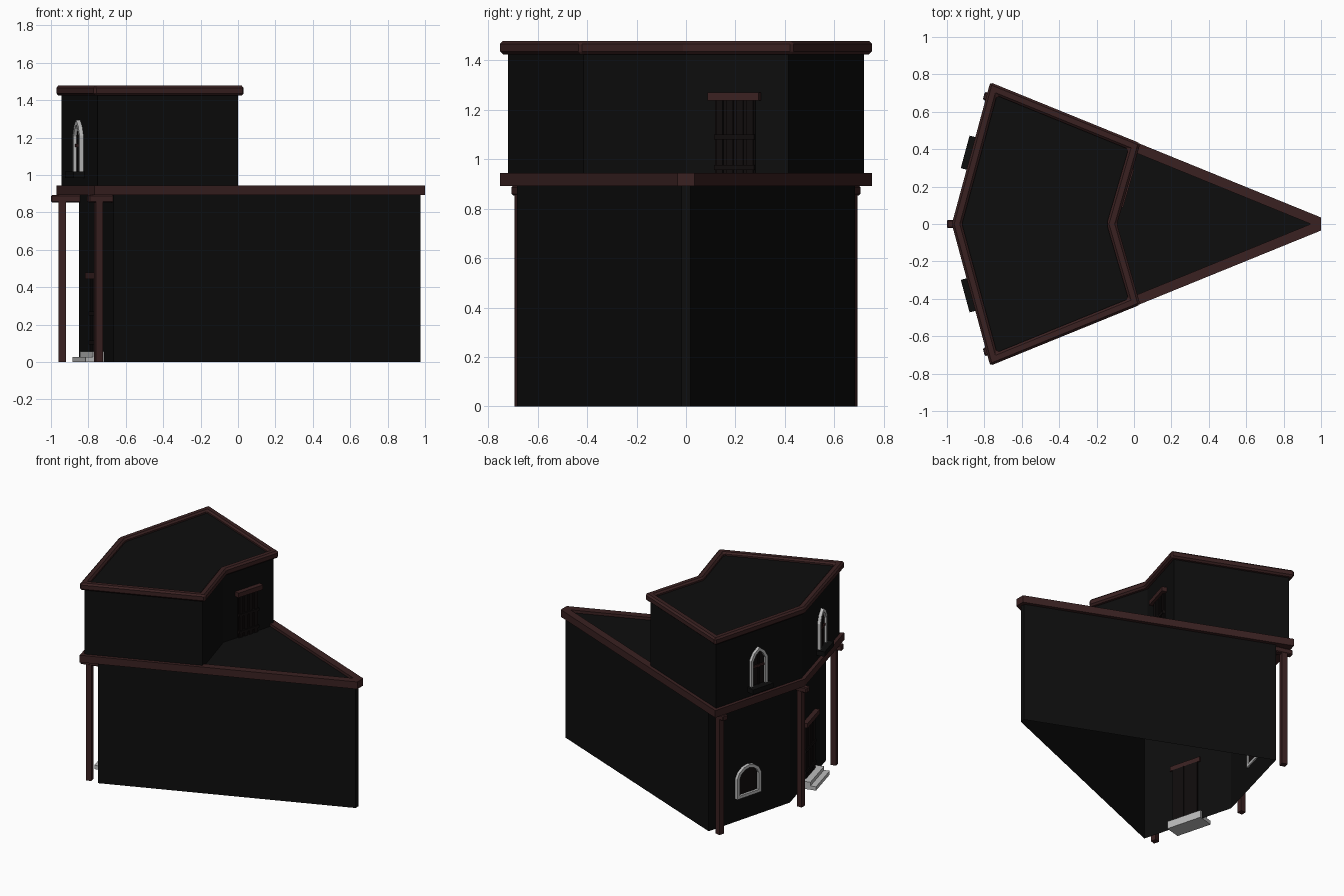
import bpy, bmesh
from mathutils import Vector, Matrix

cube = bpy.data.objects.get("Cube")
if cube:
    bpy.data.objects.remove(cube, do_unlink=True)


def material(name, r, g, b):
    m = bpy.data.materials.new(name)
    m.use_nodes = True
    m.diffuse_color = (r, g, b, 1)
    bsdf = next(n for n in m.node_tree.nodes if n.type == 'BSDF_PRINCIPLED')
    bsdf.inputs["Base Color"].default_value = (r, g, b, 1)
    return m


BLACK = material("black_wall", 0.004, 0.004, 0.004)
DOOR = material("dark_door_wood", 0.005, 0.0035, 0.0035)
BROWN = material("brown_timber", 0.042, 0.015, 0.015)
STONE = material("grey_stone", 0.5, 0.5, 0.5)


def offset(pts, d):
    """Move every edge of a counter-clockwise outline outwards by d."""
    out = []
    for i, p in enumerate(pts):
        p, a, b = Vector(p), Vector(pts[i - 1]), Vector(pts[(i + 1) % len(pts)])
        e, f = (p - a).normalized(), (b - p).normalized()
        n, m = Vector((e.y, -e.x)), Vector((f.y, -f.x))
        out.append(p + (n + m) * d / (1 + n.dot(m)))
    return out


def finish(name, bm, mat, matrix=None):
    bmesh.ops.recalc_face_normals(bm, faces=bm.faces)
    mesh = bpy.data.meshes.new(name)
    bm.to_mesh(mesh)
    bm.free()
    mesh.materials.append(mat)
    ob = bpy.data.objects.new(name, mesh)
    if matrix:
        ob.matrix_world = matrix
    bpy.context.collection.objects.link(ob)
    return ob


def prism(name, pts, z0, z1, mat, matrix=None, bottom=True):
    bm = bmesh.new()
    lo = [bm.verts.new((x, y, z0)) for x, y in pts]
    hi = [bm.verts.new((x, y, z1)) for x, y in pts]
    bm.faces.new(hi)
    if bottom:
        bm.faces.new(lo)
    for i in range(len(pts)):
        bm.faces.new((lo[i - 1], lo[i], hi[i], hi[i - 1]))
    return finish(name, bm, mat, matrix)


def ring(name, outer, inner, z0, z1, mat, matrix=None, closed=True):
    bm = bmesh.new()
    loops = [[bm.verts.new((x, y, z)) for x, y in pts]
             for pts, z in ((outer, z0), (outer, z1), (inner, z1), (inner, z0))]
    n = len(outer)
    for i in range(0 if closed else 1, n):
        for k in range(4):
            a, b = loops[k], loops[(k + 1) % 4]
            bm.faces.new((a[i - 1], a[i], b[i], b[i - 1]))
    if not closed:
        for i in (0, n - 1):
            bm.faces.new([l[i] for l in loops])
    return finish(name, bm, mat, matrix)


def box(name, x0, x1, y0, y1, z0, z1, mat, matrix=None):
    return prism(name, [(x0, y0), (x1, y0), (x1, y1), (x0, y1)], z0, z1, mat, matrix)


def on_wall(a, b, y, z=0):
    """Frame on a wall: local x along it, local y up, local z outwards."""
    a, b = Vector((*a, 0)), Vector((*b, 0))
    d = (b - a).normalized()
    out = Vector((d.y, -d.x, 0))
    p = a + (b - a) * (y - a.y) / (b.y - a.y)
    m = Matrix((d, Vector((0, 0, 1)), out)).transposed().to_4x4()
    m.translation = (p.x, p.y, z)
    return m


# Wall outlines, counter-clockwise
tip = 0.018
plan = [(0.975, -tip), (0.975, tip), (-0.75, 0.72), (-0.945, 0), (-0.75, -0.72)]
ground = [(0.975, -tip), (0.975, tip), (-0.665, 0.685), (-0.85, 0), (-0.665, -0.685)]
upper = [(0, -0.415), (-0.12, 0), (0, 0.415), (-0.75, 0.72), (-0.945, 0), (-0.75, -0.72)]

# Storeys and roof slab
prism("ground_floor_walls", ground, 0, 0.9, BLACK, bottom=False)
prism("lower_roof", plan, 0.895, 0.925, BLACK)
prism("upper_floor_walls", upper, 0.92, 1.455, BLACK)

# Timber edging of both roofs
ring("lower_roof_edging", offset(plan, 0.025), offset(plan, -0.028), 0.892, 0.945, BROWN)
edging = ring("upper_roof_edging", offset(upper, 0.028), offset(upper, -0.025), 1.425, 1.478, BROWN)
bev = edging.modifiers.new("chamfer", 'BEVEL')
bev.width = 0.012
bev.segments = 1

# Posts with bracket beams under the overhang
for name, x, y, nx, ny in (("centre", -0.94, 0, -1, 0),
                           ("left", -0.745, 0.67, -0.963, 0.26),
                           ("right", -0.745, -0.67, -0.963, -0.26)):
    d = Vector((nx, ny, 0)).normalized()
    m = Matrix((d, Vector((-d.y, d.x, 0)), Vector((0, 0, 1)))).transposed().to_4x4()
    m.translation = (x, y, 0)
    box(name + "_post", -0.02, 0.02, -0.02, 0.02, 0, 0.87, BROWN, m)
    beam = box(name + "_bracket", -0.1, 0.06, -0.022, 0.022, 0.853, 0.893, BROWN, m)
    b = beam.modifiers.new("chamfer", 'BEVEL')
    b.width = 0.006
    b.segments = 1


def plank_door(name, m, w, h):
    """Plank door with rails and a timber lintel."""
    box(name + "_panel", -w, w, 0, h, -0.01, 0.006, DOOR, m)
    step = 2 * w / 4
    for i in range(4):
        x = -w + i * step
        box(f"{name}_plank_{i + 1}", x + 0.007, x + step - 0.007, 0, h, -0.012, 0.014, DOOR, m)
    for z in (0.1 * h, 0.5 * h):
        box(name + "_rail", -w, w, z, z + 0.02, 0, 0.02, DOOR, m)
    box(name + "_lintel", -w - 0.022, w + 0.022, h, h + 0.034, -0.01, 0.035, BROWN, m)


# Entrance with stone steps
m = on_wall(ground[3], ground[4], -0.36)
entrance = m @ Matrix.Translation((0, 0.055, 0))
plank_door("entrance_door", entrance, 0.1, 0.39)
box("lower_step", -0.135, 0.135, 0, 0.028, -0.02, 0.1, STONE, m)
box("upper_step", -0.135, 0.135, 0.028, 0.055, -0.02, 0.06, STONE, m)

# Terrace door
plank_door("terrace_door", on_wall(upper[1], upper[2], 0.2, 0.925), 0.085, 0.312)

# Pointed windows of the upper floor
half = [(0.072, 0), (0.072, 0.19), (0.045, 0.24)]
arch = half + [(0, 0.275)] + [(-x, y) for x, y in reversed(half)]
inner = [(x, max(y, 0)) for x, y in offset(arch, -0.02)]
inner[0].y if hasattr(inner[0], "y") else None
inner = [(x, 0 if i in (0, len(arch) - 1) else y) for i, (x, y) in enumerate(inner)]
for side, a, b, y in (("left", upper[3], upper[4], 0.37), ("right", upper[4], upper[5], -0.37)):
    m = on_wall(a, b, y, 1.02)
    ring(side + "_window_frame", arch, inner, -0.005, 0.022, STONE, m, closed=False)
    prism(side + "_window_pane", inner, -0.005, 0.005, DOOR, m)
    box(side + "_window_mullion", -0.007, 0.007, 0, 0.24, 0, 0.012, DOOR, m)
    box(side + "_window_transom", -0.05, 0.05, 0.13, 0.145, 0, 0.014, BROWN, m)
    box(side + "_window_sill", -0.09, 0.09, -0.035, 0, -0.005, 0.06, BLACK, m)

# Low arched window of the ground floor
m = on_wall(ground[2], ground[3], 0.36, 0.17)
half = [(0.105, 0), (0.105, 0.15), (0.085, 0.19), (0.045, 0.22)]
arch = half + [(0, 0.23)] + [(-x, y) for x, y in reversed(half)]
inner = offset(arch, -0.022)
ring("ground_window_frame", arch, inner, -0.01, 0.022, STONE, m)
prism("ground_window_pane", inner, -0.005, 0.005, DOOR, m)
